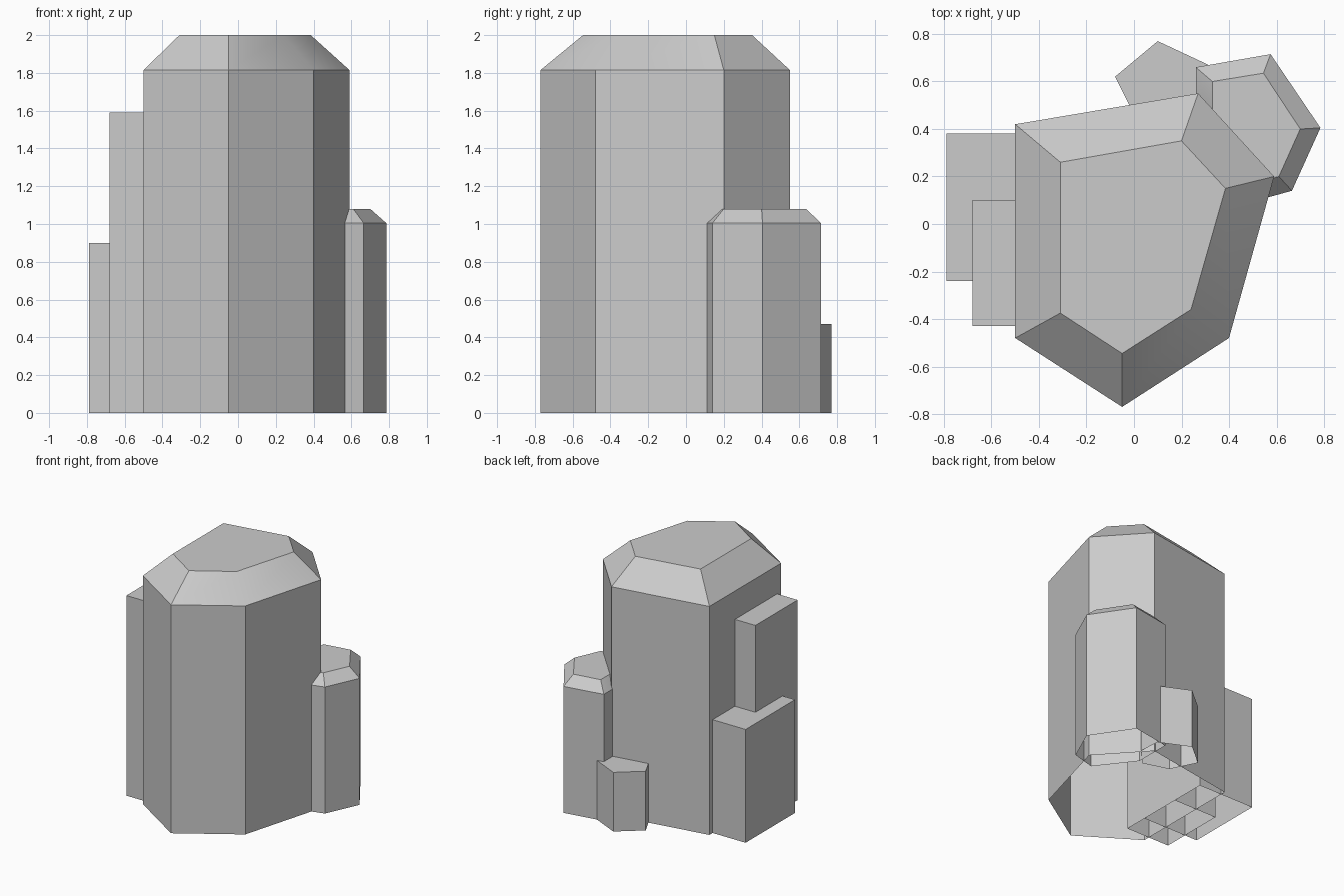
import bpy, bmesh
from math import radians

if "Cube" in bpy.data.objects:
    bpy.data.objects.remove(bpy.data.objects["Cube"])


def prism(name, levels):
    """Stack of matching outlines (z, points); closed top, open underside."""
    bm = bmesh.new()
    rings = [[bm.verts.new((x, y, z)) for x, y in pts] for z, pts in levels]
    n = len(rings[0])
    for lo, hi in zip(rings, rings[1:]):
        for i in range(n):
            j = (i + 1) % n
            bm.faces.new((lo[i], lo[j], hi[j], hi[i]))
    bm.faces.new(rings[-1])
    me = bpy.data.meshes.new(name)
    bm.to_mesh(me)
    bm.free()
    ob = bpy.data.objects.new(name, me)
    bpy.context.collection.objects.link(ob)
    bpy.ops.object.select_all(action='DESELECT')
    ob.select_set(True)
    bpy.context.view_layer.objects.active = ob
    bpy.ops.object.shade_smooth_by_angle(angle=radians(30))
    return ob


def rect(x0, x1, y0, y1):
    return [(x0, y0), (x1, y0), (x1, y1), (x0, y1)]


# Main column with chamfered top (outlines counter-clockwise)
main = [(-.5, -.48), (-.05, -.77), (.40, -.48), (.59, .20), (.27, .55), (-.5, .42)]
main_top = [(-.31, -.375), (-.05, -.545), (.24, -.36), (.385, .15), (.20, .35), (-.31, .26)]
prism("main_column", [(0, main), (1.815, main), (2, main_top)])

# Smaller chamfered column at the back right
side = [(.26, .37), (.477, .088), (.665, .14), (.785, .405), (.575, .715), (.26, .66)]
side_top = [(.33, .395), (.50, .17), (.61, .20), (.70, .40), (.545, .635), (.33, .60)]
prism("side_column", [(0, side), (1.005, side), (1.08, side_top)])

# Short stub at the back
stub = [(.02, .42), (.22, .36), (.345, .49), (.335, .66), (.10, .77), (-.08, .62)]
prism("back_stub", [(0, stub), (.47, stub)])

# Two rectangular blocks on the left
for name, outline, h in (("low_left_block", rect(-.79, -.3, -.24, .38), .90),
                         ("tall_left_block", rect(-.68, -.3, -.43, .10), 1.59)):
    prism(name, [(0, outline), (h, outline)])
